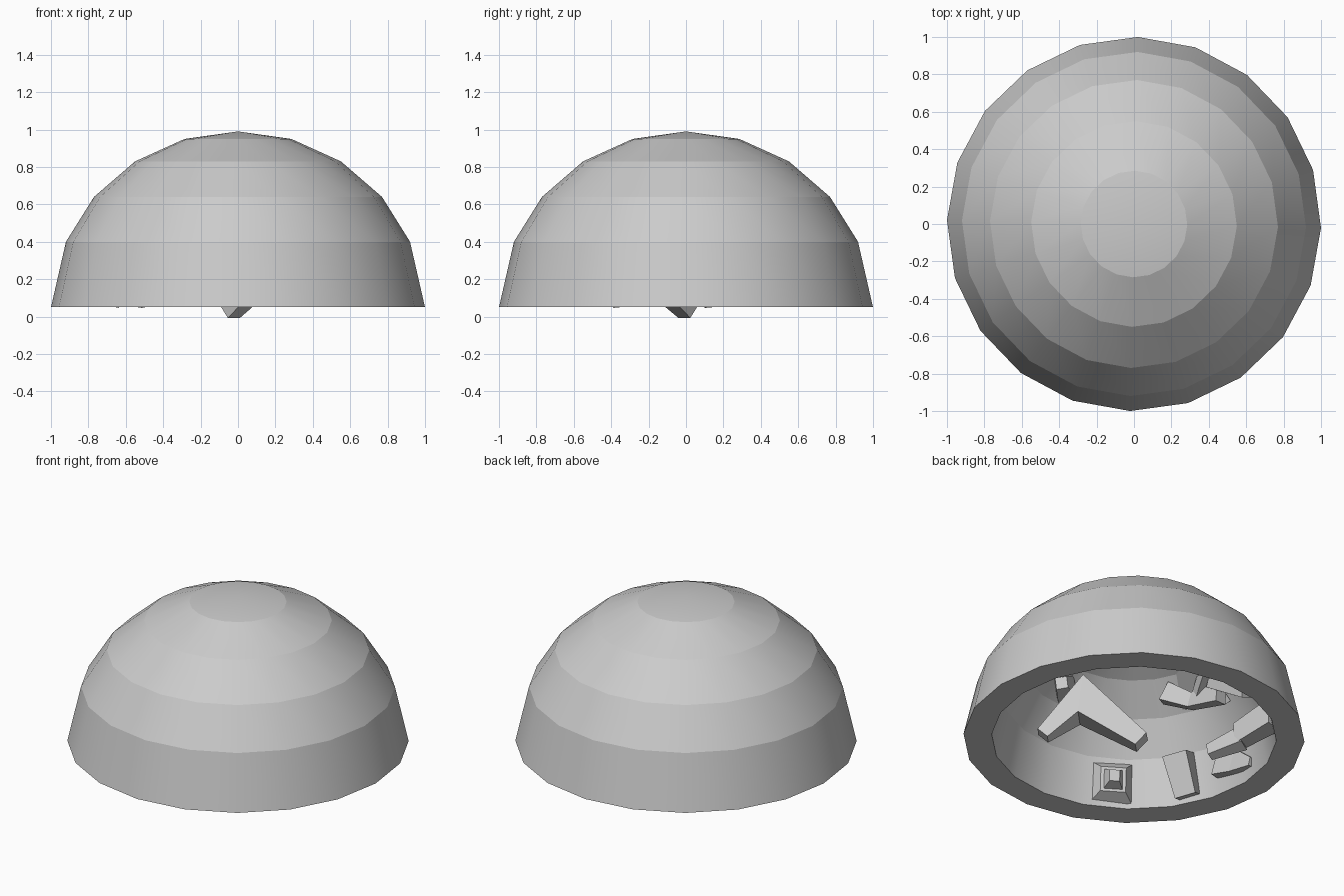
import bpy, bmesh, math
from mathutils import Vector

if "Cube" in bpy.data.objects:
    bpy.data.objects.remove(bpy.data.objects["Cube"])

SIDES = 20
OFFSET = math.radians(-1.2)
OUTER = [(1.0, 0.05), (0.92, 0.40), (0.77, 0.64), (0.55, 0.83), (0.285, 0.95)]
APEX = 0.99
K = 0.835  # inner shell scale


def finish(name, bm):
    bmesh.ops.recalc_face_normals(bm, faces=bm.faces)
    me = bpy.data.meshes.new(name)
    bm.to_mesh(me)
    bm.free()
    ob = bpy.data.objects.new(name, me)
    bpy.context.collection.objects.link(ob)
    return ob


def dome():
    bm = bmesh.new()

    def ring(r, z):
        return [bm.verts.new((r * math.cos(OFFSET + i * math.tau / SIDES),
                              r * math.sin(OFFSET + i * math.tau / SIDES), z))
                for i in range(SIDES)]

    def inner_z(z):
        return 0.05 + K * (z - 0.05)

    profile = list(reversed(OUTER)) + [(r * K, inner_z(z)) for r, z in OUTER]
    rings = [ring(r, z) for r, z in profile]
    for a, b in zip(rings, rings[1:]):
        for i in range(SIDES):
            j = (i + 1) % SIDES
            bm.faces.new((a[i], a[j], b[j], b[i]))
    for loop, z in ((rings[0], APEX), (rings[-1], inner_z(APEX))):
        tip = bm.verts.new((0, 0, z))
        for i in range(SIDES):
            bm.faces.new((loop[i], loop[(i + 1) % SIDES], tip))
    # smooth around each band, crisp between bands
    for f in bm.faces:
        f.smooth = True
    for e in bm.edges:
        a, b = e.verts
        if abs(a.co.z - b.co.z) < 1e-4:
            e.smooth = False
    return finish("dome_shell", bm)


def bar(name, points, widths, depths, side=None):
    """Four-sided bar swept along points with a width and depth at each."""
    bm = bmesh.new()
    pts = [Vector(p) for p in points]
    rows = []
    for i, p in enumerate(pts):
        t = (pts[min(i + 1, len(pts) - 1)] - pts[max(i - 1, 0)]).normalized()
        d = Vector(side) if side else Vector((p.x, p.y, 0.0))
        d = (d - t * d.dot(t)).normalized()
        w = t.cross(d)
        a, b = w * widths[i] / 2, d * depths[i] / 2
        rows.append([bm.verts.new(p + v) for v in (a + b, b - a, -a - b, a - b)])
    for r, s in zip(rows, rows[1:]):
        for i in range(4):
            j = (i + 1) % 4
            bm.faces.new((r[i], r[j], s[j], s[i]))
    bm.faces.new(rows[0])
    bm.faces.new(rows[-1])
    return finish(name, bm)


dome()

# bent arm hanging in the opening, its tip touching the ground
bar("bent_arm", [(-0.045, 0.015, 0.03), (0.20, -0.24, 0.34), (0.37, -0.39, 0.10)],
    [0.10, 0.25, 0.08], [0.09, 0.16, 0.07], side=(1, 1, 0))

# square plate with raised knob on the wall
bar("wall_plate", [(-0.42, -0.71, 0.205), (-0.37, -0.63, 0.185)],
    [0.28, 0.15], [0.28, 0.15], side=(0, 0, 1))
bar("plate_knob", [(-0.37, -0.63, 0.185), (-0.335, -0.575, 0.175)],
    [0.11, 0.06], [0.12, 0.07], side=(0, 0, 1))

# leaning block beside the rim
bar("rim_block", [(-0.715, -0.355, 0.075), (-0.62, -0.33, 0.31)],
    [0.13, 0.15], [0.12, 0.18])

# jointed piece along the left wall
bar("left_limb", [(-0.49, 0.10, 0.09), (-0.59, 0.29, 0.14)],
    [0.08, 0.14], [0.06, 0.08])
bar("left_limb_base", [(-0.58, 0.26, 0.16), (-0.62, 0.54, 0.20)],
    [0.15, 0.19], [0.08, 0.10])
bar("left_wedge", [(-0.76, -0.14, 0.23), (-0.79, -0.02, 0.19), (-0.80, 0.12, 0.13)],
    [0.18, 0.14, 0.05], [0.06, 0.06, 0.04])

# cluster of bars on a backing panel high on the inner wall
bar("upper_panel", [(-0.61, -0.08, 0.53), (-0.41, 0.0, 0.72)],
    [0.38, 0.26], [0.05, 0.05])
bar("upper_bar", [(-0.44, -0.235, 0.62), (-0.52, -0.09, 0.53), (-0.55, 0.14, 0.49)],
    [0.12, 0.09, 0.11], [0.07, 0.06, 0.08])
bar("upper_prong", [(-0.53, -0.06, 0.54), (-0.46, 0.13, 0.64)],
    [0.06, 0.10], [0.05, 0.07])
bar("upper_limb", [(-0.51, 0.10, 0.58), (-0.55, 0.38, 0.44)],
    [0.09, 0.14], [0.06, 0.08])

# small stub on the front inner wall
bar("front_stub", [(0.06, -0.55, 0.60), (0.16, -0.47, 0.57)],
    [0.14, 0.07], [0.12, 0.07])
